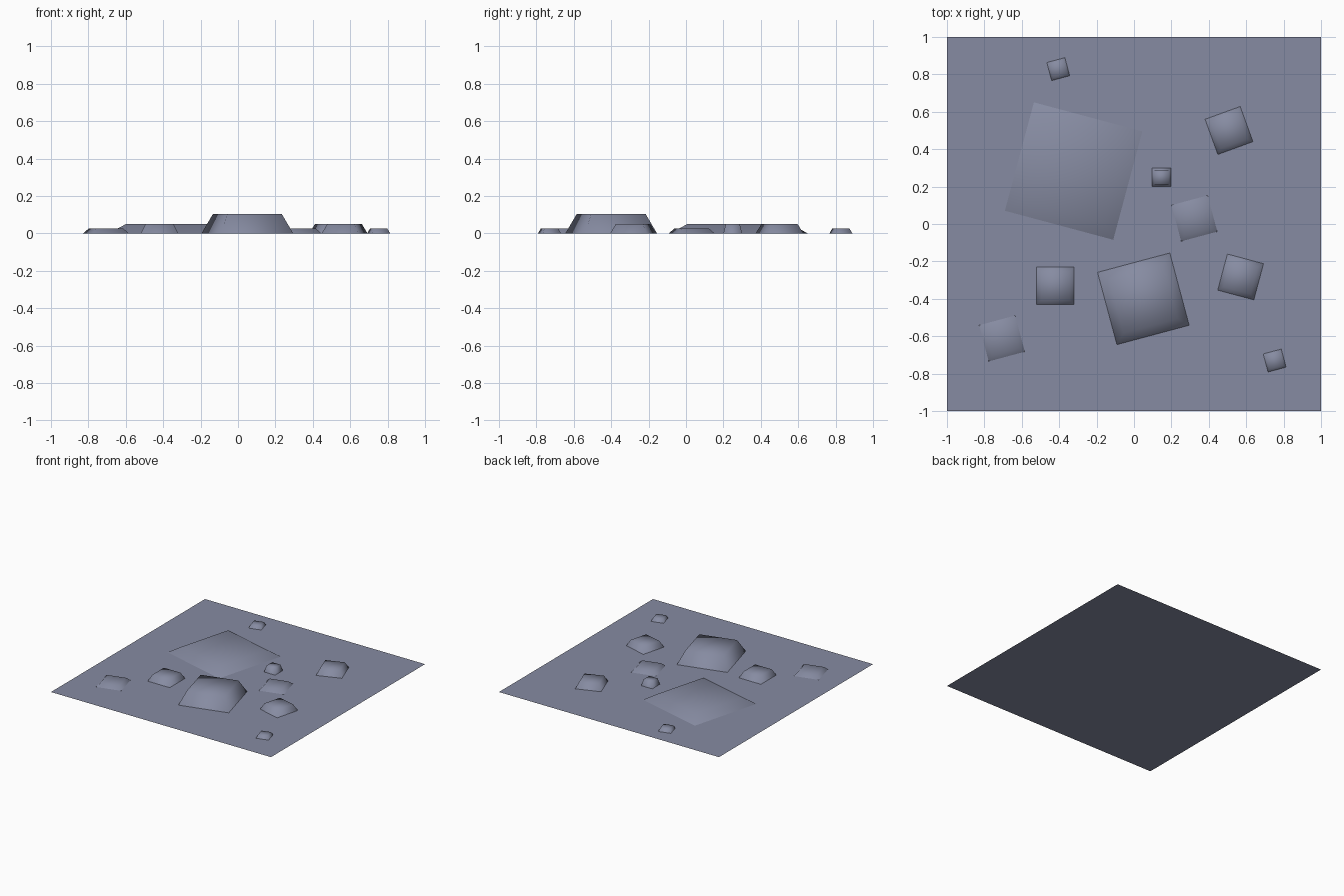
import bpy, bmesh
from math import radians
from mathutils import Matrix

if "Cube" in bpy.data.objects:
    bpy.data.objects.remove(bpy.data.objects["Cube"])

stone = bpy.data.materials.new("slate_grey")
stone.diffuse_color = (0.24, 0.26, 0.36, 1)
stone.use_nodes = True
stone.node_tree.nodes["Principled BSDF"].inputs["Base Color"].default_value = stone.diffuse_color


def finish(bm, name, smooth):
    me = bpy.data.meshes.new(name)
    for f in bm.faces:
        f.smooth = smooth
    bm.to_mesh(me)
    bm.free()
    me.materials.append(stone)
    ob = bpy.data.objects.new(name, me)
    bpy.context.collection.objects.link(ob)
    return ob


def mound(name, x, y, side, height, angle, taper=0.75):
    """Softly shaded square frustum, open where it meets the ground."""
    bm = bmesh.new()
    bmesh.ops.create_cube(bm, size=1)
    for v in bm.verts:
        s = side * (taper if v.co.z > 0 else 1)
        v.co = (v.co.x * s, v.co.y * s, (v.co.z + 0.5) * height)
    bottom = [f for f in bm.faces if f.normal.z < -0.9]
    bmesh.ops.delete(bm, geom=bottom, context='FACES_ONLY')
    bm.transform(Matrix.Translation((x, y, 0)) @ Matrix.Rotation(radians(angle), 4, 'Z'))
    bm.normal_update()
    return finish(bm, name, True)


# Flat ground sheet
bm = bmesh.new()
bmesh.ops.create_grid(bm, x_segments=1, y_segments=1, size=1)
finish(bm, "ground_sheet", False)

# Mounds: name, x, y, side, height, angle
for m in [
    ("broad_mound", -0.323, 0.283, 0.6, 0.05, -15),
    ("tall_mound", 0.05, -0.40, 0.4, 0.104, 15),
    ("back_right_mound", 0.508, 0.50, 0.2, 0.05, 20),
    ("right_mound", 0.57, -0.283, 0.2, 0.05, -15),
    ("left_mound", -0.42, -0.33, 0.2, 0.05, 0),
    ("low_middle_mound", 0.323, 0.03, 0.2, 0.026, 15),
    ("low_left_mound", -0.706, -0.612, 0.2, 0.026, 15),
    ("back_pebble", -0.405, 0.828, 0.1, 0.026, 15),
    ("front_pebble", 0.752, -0.73, 0.1, 0.026, 15),
    ("middle_pebble", 0.147, 0.25, 0.1, 0.05, 0),
]:
    mound(*m)
